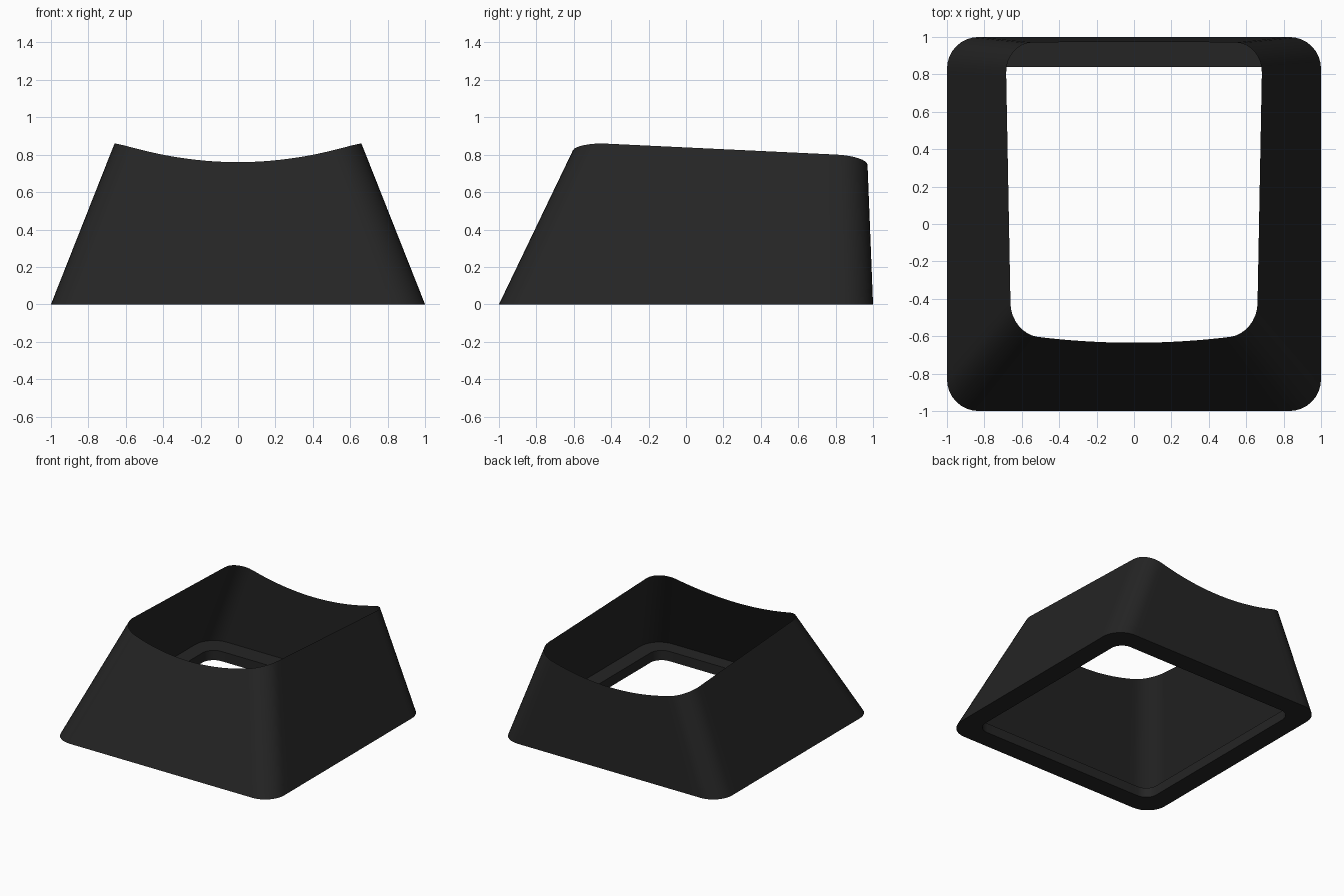
import bpy, bmesh, math

if "Cube" in bpy.data.objects:
    bpy.data.objects.remove(bpy.data.objects["Cube"])

CORNER, EDGE = 8, 24          # segments per corner and per straight side


def rounded_rect(hx, y0, y1, r):
    """Closed loop of (x, y) points, counter-clockwise from the right side."""
    centres = [(hx - r, y1 - r), (-hx + r, y1 - r), (-hx + r, y0 + r), (hx - r, y0 + r)]
    pts = []
    for k, (cx, cy) in enumerate(centres):
        for i in range(CORNER + 1):
            a = math.pi / 2 * (k + i / CORNER)
            pts.append((cx + r * math.cos(a), cy + r * math.sin(a)))
        nx, ny = centres[(k + 1) % 4]
        a = math.pi / 2 * (k + 1)
        ex, ey = nx + r * math.cos(a), ny + r * math.sin(a)
        sx, sy = pts[-1]
        for i in range(1, EDGE):
            t = i / EDGE
            pts.append((sx + (ex - sx) * t, sy + (ey - sy) * t))
    return pts


def dish(x, y):
    """Height of the scooped, back-tilted top cut."""
    return 0.76 - 0.054 * (y + 0.63) + 0.11 * (x / 0.66) ** 2


# tapered wall: straight lines from the base outline to a virtual top outline
base = rounded_rect(1.0, -1.0, 1.0, 0.17)
tip = rounded_rect(0.66, -0.587, 0.966, 0.16)
TIP_Z = 0.86


def at_height(z):
    t = z / TIP_Z
    return [(a + (c - a) * t, b + (d - b) * t, z) for (a, b), (c, d) in zip(base, tip)]


rim = []
for (a, b), (c, d) in zip(base, tip):
    z = 0.8
    for _ in range(12):
        t = z / TIP_Z
        x, y = a + (c - a) * t, b + (d - b) * t
        z = dish(x, y)
    rim.append((x, y, z))

# rings run from the open top, down the wall, under the foot and up to the inner ledge
LEDGE = 0.08
hole = rounded_rect(0.84, -0.84, 0.84, 0.1)
rings = [rim, at_height(LEDGE), at_height(0.0),
         [(x, y, 0.0) for x, y in hole],
         [(x, y, LEDGE) for x, y in hole]]

bm = bmesh.new()
loops = [[bm.verts.new(p) for p in ring] for ring in rings]
loops.append(loops[1])        # ledge joins the wall
n = len(base)
for upper, lower in zip(loops, loops[1:]):
    for i in range(n):
        j = (i + 1) % n
        bm.faces.new((upper[i], lower[i], lower[j], upper[j]))
mesh = bpy.data.meshes.new("keycap_shell")
bm.to_mesh(mesh)
bm.free()

black = bpy.data.materials.new("black plastic")
black.diffuse_color = (0.018, 0.018, 0.018, 1)
black.use_nodes = True
black.node_tree.nodes["Principled BSDF"].inputs["Base Color"].default_value = black.diffuse_color
mesh.materials.append(black)

shell = bpy.data.objects.new("keycap_shell", mesh)
bpy.context.collection.objects.link(shell)
bpy.context.view_layer.objects.active = shell
shell.select_set(True)
bpy.ops.object.shade_smooth_by_angle(angle=math.radians(30))
